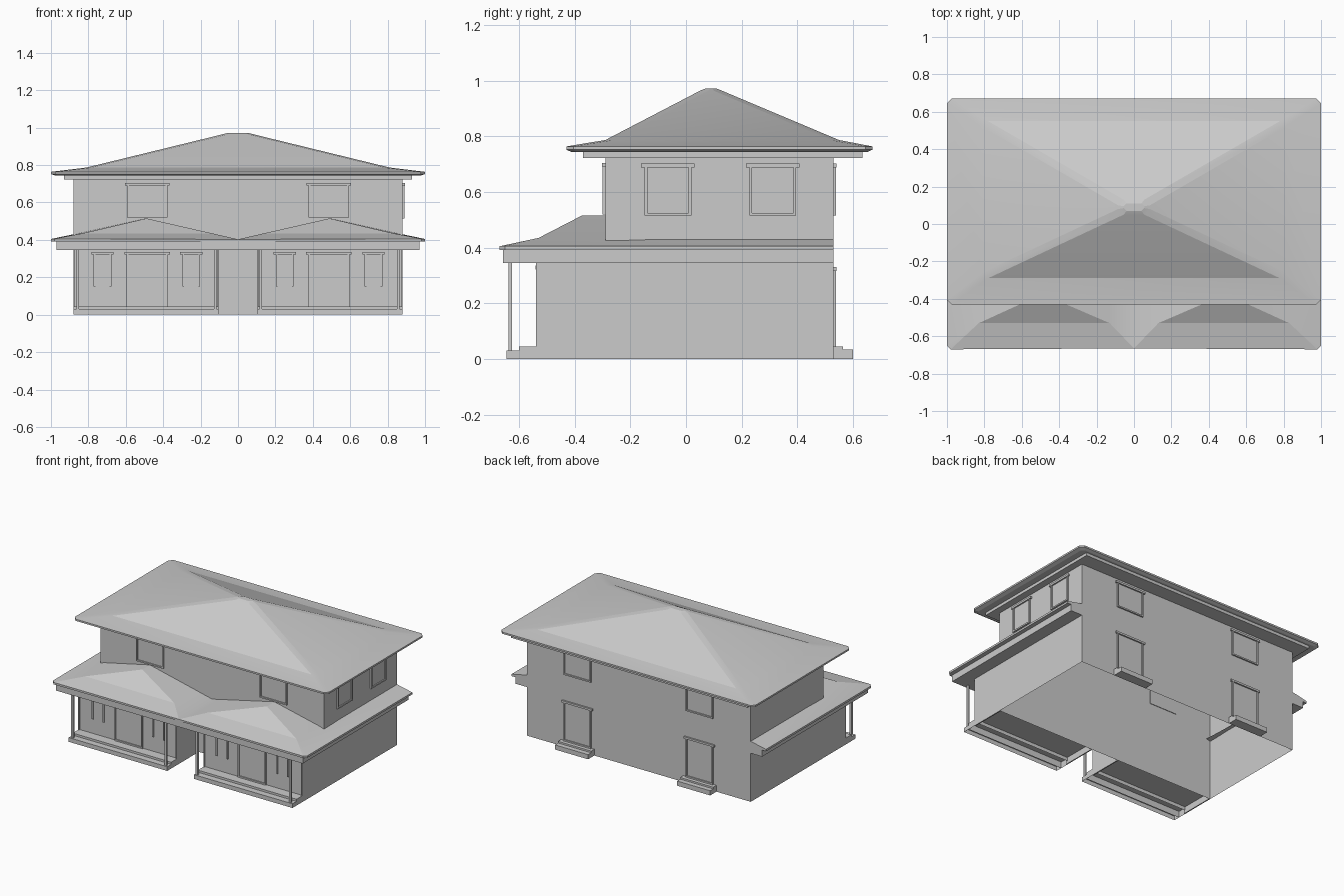
import bpy, bmesh
from math import pi, radians
from mathutils import Matrix, Vector

if "Cube" in bpy.data.objects:
    bpy.data.objects.remove(bpy.data.objects["Cube"])


def finish(name, bm, mirror=False, smooth=False):
    bmesh.ops.recalc_face_normals(bm, faces=bm.faces)
    me = bpy.data.meshes.new(name)
    bm.to_mesh(me)
    bm.free()
    ob = bpy.data.objects.new(name, me)
    bpy.context.collection.objects.link(ob)
    if mirror:
        ob.modifiers.new("mirror", 'MIRROR').use_axis = (True, False, False)
    if smooth:
        bpy.ops.object.select_all(action='DESELECT')
        ob.select_set(True)
        bpy.context.view_layer.objects.active = ob
        bpy.ops.object.shade_smooth_by_angle(angle=radians(8))
    return ob


def add_box(bm, x0, x1, y0, y1, z0, z1, open_bottom=False):
    m = Matrix.Translation(((x0 + x1) / 2, (y0 + y1) / 2, (z0 + z1) / 2))
    m = m @ Matrix.Diagonal((x1 - x0, y1 - y0, z1 - z0, 1))
    vs = bmesh.ops.create_cube(bm, size=1, matrix=m)["verts"]
    if open_bottom:
        low = {f for v in vs for f in v.link_faces
               if all(abs(w.co.z - z0) < 1e-5 for w in f.verts)}
        bmesh.ops.delete(bm, geom=list(low), context='FACES_ONLY')


def box(name, *dims, mirror=False, open_bottom=False):
    bm = bmesh.new()
    add_box(bm, *dims, open_bottom=open_bottom)
    return finish(name, bm, mirror)


def loft(name, levels):
    """Stack of chamfered rectangles: (half x, y front, y back, z, chamfer)."""
    bm = bmesh.new()
    rings = []
    for h, f, b, z, c in levels:
        pts = [(-h + c, f), (h - c, f), (h, f + c), (h, b - c),
               (h - c, b), (-h + c, b), (-h, b - c), (-h, f + c)]
        rings.append([bm.verts.new((x, y, z)) for x, y in pts])
    for a, b in zip(rings, rings[1:]):
        for i in range(8):
            j = (i + 1) % 8
            bm.faces.new((a[i], a[j], b[j], b[i]))
    bm.faces.new(rings[0])
    bm.faces.new(rings[-1])
    return finish(name, bm, smooth=True)


def opening(name, loc, angle, w, z0, z1, sill=True, mirror=False):
    """Framed door or window: jambs, lintel and optional sill on a wall."""
    bm = bmesh.new()
    h, t = w / 2, 0.01
    add_box(bm, -h, h, -0.002, 0.004, z0, z1)
    for s in (-1, 1):
        a, b = sorted((s * h, s * (h - t)))
        add_box(bm, a, b, -0.010, 0.002, z0, z1)
    add_box(bm, -h - 0.012, h + 0.012, -0.012, 0.002, z1 - 0.014, z1)
    if sill:
        add_box(bm, -h, h, -0.010, 0.002, z0, z0 + t)
    m = Matrix.Translation(Vector((*loc, 0))) @ Matrix.Rotation(angle, 4, 'Z')
    bmesh.ops.transform(bm, matrix=m, verts=bm.verts)
    return finish(name, bm, mirror)


# Main two-storey body, open underneath
box("house_body", -0.88, 0.88, -0.29, 0.53, 0, 0.74, open_bottom=True)

# Ground floor front bays either side of the central recess
box("front_bay", 0.108, 0.877, -0.53, -0.29, 0.02, 0.36, mirror=True, open_bottom=True)
box("bay_outer_wall", 0.872, 0.88, -0.54, -0.29, 0, 0.36, mirror=True)
box("bay_inner_wall", 0.105, 0.113, -0.54, -0.29, 0, 0.36, mirror=True)

# Porch deck, step and thin posts
box("porch_deck", 0.105, 0.88, -0.60, -0.29, 0, 0.045, mirror=True, open_bottom=True)
box("porch_step", 0.105, 0.88, -0.645, -0.60, 0, 0.03, mirror=True, open_bottom=True)
for i, x in enumerate((0.122, 0.857)):
    box(f"porch_post_{i}", x - 0.007, x + 0.007, -0.639, -0.625, 0.03, 0.36, mirror=True)

# Beam under the lower roof: front piece and side pieces
box("front_beam", -0.97, 0.97, -0.658, -0.29, 0.345, 0.394)
box("side_beam", 0.88, 0.97, -0.29, 0.53, 0.345, 0.394, mirror=True)

# Lower roof: twin hipped fronts and side skirts (half, mirrored)
P = {
    "a": (0, -0.665, 0.403), "b": (0.98, -0.67, 0.405), "c": (1, -0.65, 0.405),
    "d": (1, 0.53, 0.405), "k": (0.13, -0.53, 0.433), "m": (0.83, -0.53, 0.435),
    "n": (0.85, -0.29, 0.435), "o": (0.88, 0.53, 0.43), "p": (0.49, -0.375, 0.515),
    "q": (0.49, -0.29, 0.515), "r": (0.13, -0.29, 0.433), "v": (0, -0.29, 0.403),
    "A": (0, -0.665, 0.391), "B": (0.98, -0.67, 0.391), "C": (1, -0.65, 0.391),
    "D": (1, 0.53, 0.391), "E": (0.88, 0.53, 0.391), "F": (0.88, -0.29, 0.391),
    "G": (0, -0.29, 0.391),
}
bm = bmesh.new()
V = {k: bm.verts.new(p) for k, p in P.items()}
for f in ("abmk", "bcm", "cdonm", "kmp", "mnqp", "kpqr", "akrv",
          "ABba", "BCcb", "CDdc", "DEod", "ABCDEFG"):
    bm.faces.new([V[c] for c in f])
finish("lower_roof", bm, mirror=True, smooth=True)

# Upper roof: soffit band and flared hip roof with softened hips
box("upper_soffit", -0.93, 0.93, -0.37, 0.635, 0.722, 0.747)
loft("upper_roof", [
    (0.975, -0.41, 0.65, 0.743, 0.02),
    (1.0, -0.43, 0.67, 0.752, 0.025),
    (1.0, -0.43, 0.67, 0.764, 0.025),
    (0.81, -0.29, 0.55, 0.787, 0.03),
    (0.085, 0.05, 0.13, 0.964, 0.03),
    (0.055, 0.07, 0.11, 0.972, 0.015),
])

# Front openings
opening("front_upper_window", (0.485, -0.29), 0, 0.215, 0.52, 0.705, mirror=True)
opening("front_door", (0.485, -0.53), 0, 0.22, 0.045, 0.335, mirror=True)
opening("porch_window_inner", (0.25, -0.53), 0, 0.095, 0.15, 0.335, False, True)
opening("porch_window_outer", (0.725, -0.53), 0, 0.095, 0.15, 0.335, False, True)

# Right side windows
for i, y in enumerate((-0.065, 0.312)):
    opening(f"side_window_{i}", (0.88, y), pi / 2, 0.168, 0.515, 0.703)

# Back openings and stoops
opening("back_upper_window", (0.48, 0.53), pi, 0.215, 0.515, 0.703, mirror=True)
opening("back_door", (0.48, 0.53), pi, 0.215, 0.045, 0.33, mirror=True)
box("back_stoop", 0.35, 0.61, 0.53, 0.565, 0, 0.045, mirror=True)
box("back_step", 0.35, 0.61, 0.565, 0.60, 0, 0.033, mirror=True)
